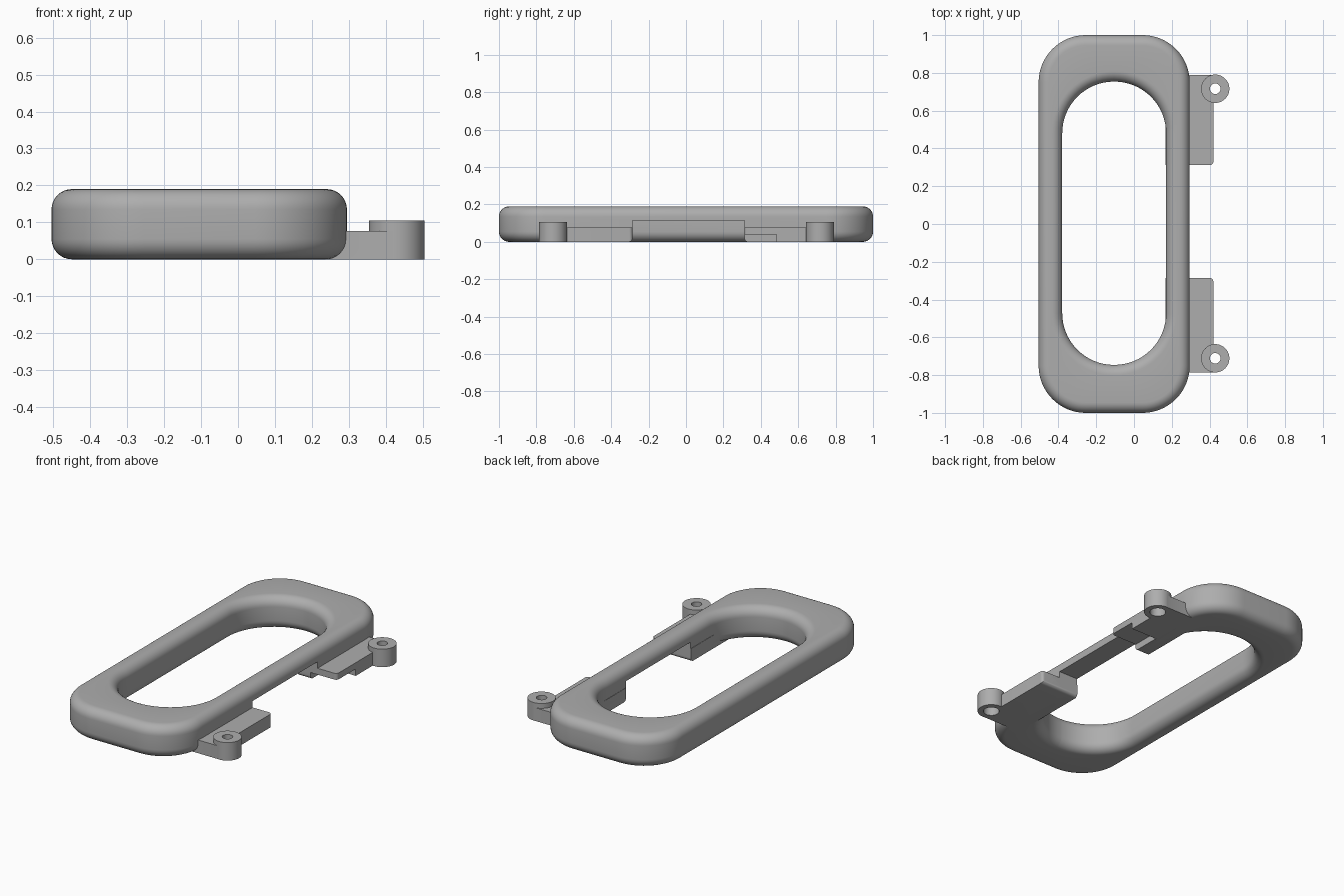
import bpy, bmesh, math

if "Cube" in bpy.data.objects:
    bpy.data.objects.remove(bpy.data.objects["Cube"])

grey = bpy.data.materials.new("grey plastic")
grey.diffuse_color = (0.42, 0.42, 0.42, 1)
grey.use_nodes = True
grey.node_tree.nodes["Principled BSDF"].inputs["Base Color"].default_value = grey.diffuse_color

def finish(bm, name):
    bmesh.ops.recalc_face_normals(bm, faces=bm.faces)
    me = bpy.data.meshes.new(name)
    bm.to_mesh(me)
    bm.free()
    me.materials.append(grey)
    ob = bpy.data.objects.new(name, me)
    bpy.context.collection.objects.link(ob)
    return ob

def rounded_rect(cx, cy, hw, hl, r, seg=16):
    pts = []
    for k, (sx, sy) in enumerate([(1, 1), (-1, 1), (-1, -1), (1, -1)]):
        for i in range(seg + 1):
            a = math.pi / 2 * (k + i / seg)
            pts.append((cx + sx * (hw - r) + r * math.cos(a),
                        cy + sy * (hl - r) + r * math.sin(a)))
    return pts

def prism(name, pts, lo, hi, place):
    """Extrude a 2D outline between lo and hi; place maps (a, b, depth) to xyz."""
    bm = bmesh.new()
    rows = [[bm.verts.new(place(a, b, d)) for a, b in pts] for d in (lo, hi)]
    n = len(pts)
    bm.faces.new(rows[0])
    bm.faces.new(rows[1])
    for i in range(n):
        j = (i + 1) % n
        bm.faces.new([rows[0][i], rows[0][j], rows[1][j], rows[1][i]])
    return finish(bm, name)

def upright(a, b, d):
    return (a, b, d)

def cylinder(name, x, y, r, lo, hi, seg=48):
    pts = [(x + r * math.cos(2 * math.pi * i / seg),
            y + r * math.sin(2 * math.pi * i / seg)) for i in range(seg)]
    return prism(name, pts, lo, hi, upright)

def boolean(target, other, op):
    mod = target.modifiers.new(op, 'BOOLEAN')
    mod.operation, mod.object, mod.solver = op, other, 'EXACT'
    bpy.context.view_layer.objects.active = target
    bpy.ops.object.modifier_apply(modifier=mod.name)
    bpy.data.objects.remove(other)

# Oblong ring: rounded section swept between outer and inner outlines
H, F, CX, CY = 0.19, 0.055, -0.105, 0.004
steps = [math.pi / 2 * i / 8 for i in range(9)]
up = [(F * (1 - math.sin(a)), F * (1 - math.cos(a))) for a in steps]
up += [(d, H - z) for d, z in reversed(up)]
bm = bmesh.new()
loops = []
for d, z in up:
    loops.append([bm.verts.new((x, y, z)) for x, y in
                  rounded_rect(CX, 0, 0.4 - d, 1 - d, 0.25 - d)])
for d, z in reversed(up):
    loops.append([bm.verts.new((x, y, z)) for x, y in
                  rounded_rect(CX, CY, 0.275 + d, 0.75 + d, 0.274 + d)])
for k, A in enumerate(loops):
    B = loops[(k + 1) % len(loops)]
    for i in range(len(A)):
        j = (i + 1) % len(A)
        bm.faces.new([A[i], A[j], B[j], B[i]])
frame = finish(bm, "handle_ring")

# Mounting tabs with a rounded inner end, and screw lugs
Y0, Y1 = -0.286, 0.312
for side, end, lug_y in ((-1, Y0, -0.711), (1, Y1, 0.716)):
    r = 0.018
    far = lug_y + side * 0.074
    pts = [(0.168, end)]
    for i in range(7):
        a = math.pi / 2 * i / 6
        pts.append((0.42 - r + r * math.sin(a), end + side * r * (1 - math.cos(a))))
    pts += [(0.42, far), (0.168, far)]
    boolean(frame, prism("tab", pts, 0, 0.077, upright), 'UNION')
    boolean(frame, cylinder("lug", 0.43, lug_y, 0.075, 0, 0.105), 'UNION')

# Notch under the right arm, flared at its lower corners
r = 0.02
arc = [math.pi / 2 * i / 6 for i in range(7)]
left = [(Y0 - r * (1 - math.cos(a)), r * (1 - math.sin(a))) for a in arc]
right = [(Y1 + r * (1 - math.cos(a)), r * (1 - math.sin(a))) for a in arc]
outline = ([(Y0, 0.115)] + left + [(Y0 - r, -0.1), (Y1 + r, -0.1)]
           + right[::-1] + [(Y1, 0.115)])
boolean(frame, prism("notch", outline, 0.0, 0.6, lambda a, b, d: (d, a, b)),
        'DIFFERENCE')

# Step beneath the rear tab
boolean(frame, prism("step", [(0.25, 0.25), (0.5, 0.25), (0.5, 0.485), (0.25, 0.485)],
                     -0.1, 0.04, upright), 'DIFFERENCE')

# Screw holes, wider from below
for y in (-0.711, 0.716):
    boolean(frame, cylinder("hole", 0.43, y, 0.028, -0.1, 0.3, 32), 'DIFFERENCE')
    boolean(frame, cylinder("bore", 0.43, y, 0.044, -0.1, 0.06, 32), 'DIFFERENCE')

bpy.ops.object.select_all(action='DESELECT')
frame.select_set(True)
bpy.context.view_layer.objects.active = frame
bpy.ops.object.shade_smooth_by_angle(angle=math.radians(30))
